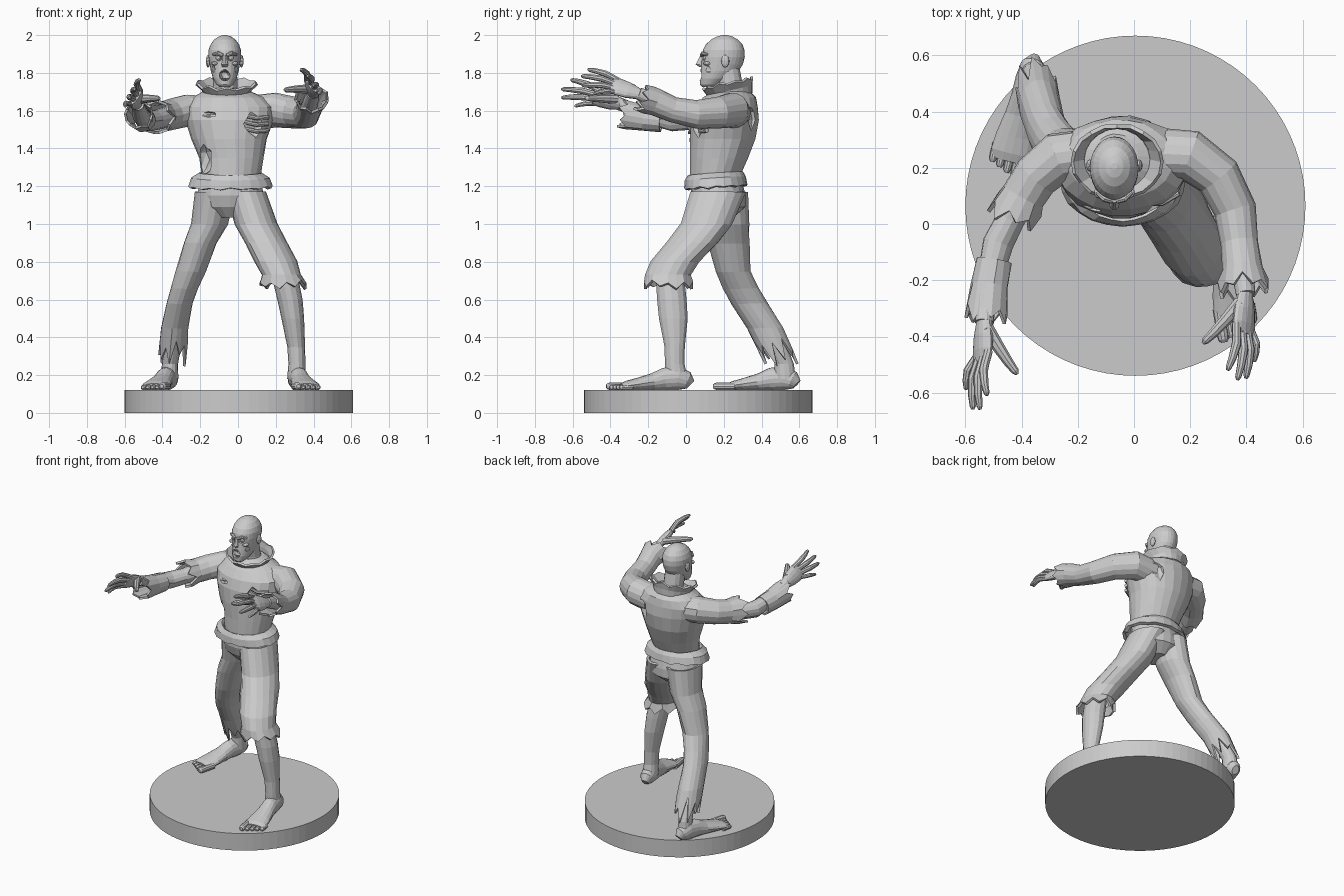
import bpy, bmesh, math, random
from mathutils import Vector, Matrix

random.seed(4)
V = Vector


def make(name, bm):
    bmesh.ops.recalc_face_normals(bm, faces=bm.faces)
    me = bpy.data.meshes.new(name)
    bm.to_mesh(me)
    bm.free()
    ob = bpy.data.objects.new(name, me)
    bpy.context.collection.objects.link(ob)
    return ob


# Skin elliptical rings (x, y, z, ra, rb): level rings, or square to the path if ref is given
def loft(name, rows, n=14, ref=None, rag=0, thick=0, lean=0, jit=0):
    bm = bmesh.new()
    cs = [V(r[:3]) for r in rows]
    rings = []
    for i, r in enumerate(rows):
        t = (cs[min(i + 1, len(cs) - 1)] - cs[max(i - 1, 0)]).normalized()
        u, v = V((1, 0, 0)), V((0, 1, 0))
        if ref:
            u = V(ref).cross(t).normalized()
            v = t.cross(u)
        ring = []
        for k in range(n):
            a = 2 * math.pi * k / n
            s = 1 + random.uniform(-jit, jit)
            off = (u * r[3] * math.cos(a) + v * r[-1] * math.sin(a)) * s
            p = cs[i] + off
            p.z += lean * off.y
            if rag and i == len(rows) - 1:
                p += t * rag * ((k % 2) - 0.5 + random.uniform(-0.4, 0.4))
            ring.append(bm.verts.new(p))
        rings.append(ring)
    for A, B in zip(rings, rings[1:]):
        for k in range(n):
            bm.faces.new((A[k], A[(k + 1) % n], B[(k + 1) % n], B[k]))
    if not thick:
        bm.faces.new(rings[0])
        bm.faces.new(rings[-1])
    ob = make(name, bm)
    if thick:
        m = ob.modifiers.new("cloth", 'SOLIDIFY')
        m.thickness = thick
        m.offset = 0
    return ob


def blob(name, loc, scale, sub=2, jit=0):
    bm = bmesh.new()
    bmesh.ops.create_icosphere(bm, subdivisions=sub, radius=1)
    for v in bm.verts:
        v.co *= 1 + random.uniform(-jit, jit)
        v.co = V(loc) + V([v.co[i] * scale[i] for i in range(3)])
    return make(name, bm)


def carve(ob, loc, scale, jit=0.15):
    c = blob("cutter", loc, scale, 2, jit)
    c.hide_render = True
    m = ob.modifiers.new("cut", 'BOOLEAN')
    m.operation = 'DIFFERENCE'
    m.object = c
    bpy.context.view_layer.objects.active = ob
    bpy.ops.object.modifier_apply(modifier=m.name)
    bpy.data.objects.remove(c)


# Round base
bpy.ops.mesh.primitive_cylinder_add(vertices=72, radius=0.605, depth=0.12, location=(0.005, 0.065, 0.06))
bpy.context.object.name = "base"

# Shirt with torn holes
shirt = loft("shirt", [(-.035, .155, 1.2, .15, .13), (-.035, .155, 1.26, .155, .135), (-.035, .175, 1.35, .172, .155),
                       (-.045, .195, 1.45, .2, .175), (-.045, .205, 1.55, .235, .18), (-.045, .215, 1.62, .24, .165),
                       (-.05, .23, 1.67, .19, .14), (-.06, .24, 1.70, .13, .1), (-.065, .24, 1.72, .08, .08)],
             n=22, jit=.015)
for loc, sc in [((.1, .045, 1.53), (.065, .05, .075)), ((-.18, .08, 1.34), (.045, .06, .08)),
                ((.11, .365, 1.55), (.055, .04, .09)), ((-.17, .05, 1.58), (.06, .02, .015))]:
    carve(shirt, loc, sc, .18)
for i in range(3):
    z = 1.49 + .035 * i
    loft("rib", [(.03, .075, z + .015, .011, .011), (.1, .075, z, .011, .011), (.16, .11, z + .005, .011, .011)],
         n=8, ref=(0, 0, 1))
loft("shirt_hem", [(-.04, .155, 1.262, .16, .137), (-.04, .155, 1.238, .2, .15), (-.04, .158, 1.195, .215, .158)],
     n=24, rag=.008, thick=.022, lean=.07, jit=.015)
loft("collar", [(-.06, .235, 1.67, .115, .11), (-.06, .23, 1.71, .125, .115), (-.06, .22, 1.745, .16, .13)],
     n=20, rag=.012, thick=.014, lean=.22)

# Trousers
loft("trouser_seat", [(-.04, .16, 1.25, .155, .132), (-.04, .17, 1.15, .178, .145),
                      (-.04, .18, 1.09, .165, .135), (-.04, .17, 1.035, .07, .08)], n=20)
loft("front_trouser_leg", [(.04, .17, 1.17, .1, .14), (.095, .11, 1.0, .105, .13), (.15, .03, .9, .105, .128),
                           (.2, -.06, .8, .105, .12), (.23, -.095, .73, .095, .115), (.238, -.095, .68, .12, .125)],
     n=18, rag=.03, thick=.016, jit=.025)
loft("back_trouser_leg", [(-.12, .19, 1.17, .1, .13), (-.15, .215, 1.0, .09, .112), (-.2, .225, .9, .08, .105),
                          (-.25, .25, .75, .072, .087), (-.285, .29, .66, .065, .088), (-.31, .335, .58, .062, .09),
                          (-.335, .42, .45, .066, .09), (-.345, .475, .33, .07, .085)],
     n=18, rag=.11, thick=.014, jit=.03)

# Bare shins
loft("front_shin", [(.235, -.09, .78, .07, .075), (.275, -.075, .6, .067, .08), (.29, -.067, .5, .06, .078),
                    (.308, -.06, .35, .047, .055), (.312, -.06, .26, .045, .053), (.31, -.05, .18, .05, .062)])
loft("back_shin", [(-.33, .42, .47, .05, .06), (-.35, .49, .33, .045, .055), (-.36, .52, .26, .043, .052),
                   (-.362, .525, .18, .046, .058)])


# Bare feet with toes; side is +1 when the big toe lies towards -x
def foot(name, heel, toe, side):
    h = V((*heel, .12))
    f = (V((*toe, .12)) - h).normalized()
    s = V((-f.y, f.x, 0))
    prof = [(0, .022, .06), (.02, .043, .1), (.07, .05, .13), (.14, .05, .118), (.2, .056, .09),
            (.28, .07, .066), (.34, .075, .05), (.37, .065, .036)]
    loft(name, [(*(h + f * d + V((0, 0, hh / 2))), w, hh / 2) for d, w, hh in prof], n=16, ref=(0, 0, 1))
    for i in range(5):
        r = .021 if i == 0 else .015
        lat = s * (-side) * (.056 - .029 * i)
        tip = .44 - .013 * i
        pts = [(.32, r), (tip - .03, r), (tip - .01, r * .9), (tip, r * .5)]
        loft(name + "_toe", [(*(h + f * d + lat + V((0, 0, r))), q, q) for d, q in pts], n=10, ref=(0, 0, 1))


foot("front_foot", (.303, .022), (.375, -.41), 1)
foot("back_foot", (-.355, .585), (-.455, .17), -1)

# Sleeves, forearms and cuffs
Z = (0, 0, 1)
loft("right_sleeve", [(-.16, .25, 1.59, .08, .08), (-.27, .235, 1.6, .085, .08), (-.35, .17, 1.58, .075, .075),
                      (-.395, .1, 1.57, .072, .072), (-.43, .03, 1.565, .085, .085)],
     ref=Z, rag=.05, thick=.014, jit=.04)
loft("right_forearm", [(-.37, .14, 1.57, .055), (-.44, .02, 1.55, .052), (-.485, -.07, 1.545, .055),
                       (-.515, -.2, 1.575, .045), (-.53, -.31, 1.62, .033), (-.532, -.35, 1.635, .035)], ref=Z, jit=.04)
loft("right_cuff", [(-.5, -.13, 1.55, .057), (-.515, -.22, 1.56, .062), (-.525, -.325, 1.58, .072)],
     ref=Z, rag=.05, thick=.012, jit=.06)
loft("left_sleeve", [(.08, .25, 1.59, .085), (.2, .245, 1.605, .085), (.3, .17, 1.59, .076), (.36, .05, 1.58, .068),
                     (.375, -.07, 1.605, .06), (.385, -.16, 1.645, .065), (.39, -.225, 1.665, .085, .07)],
     n=16, ref=Z, rag=.04, thick=.014, jit=.025)
loft("left_forearm", [(.37, -.04, 1.6, .045), (.388, -.18, 1.66, .04), (.397, -.25, 1.69, .034)], ref=Z)


# Hands: palm from wrist to knuckles, four bent fingers and a thumb
def hand(name, wrist, knuck, tips, thumb):
    w, k = V(wrist), V(knuck)
    t = (k - w).normalized()
    spread = V(tips[3]) - V(tips[0])
    spread = (spread - t * spread.dot(t)).normalized()
    nrm = spread.cross(t).normalized()
    if nrm.z < 0:
        nrm = -nrm
    sizes = [(-.12, .032, .026), (.1, .034, .025), (.45, .05, .027), (.8, .056, .024), (1.05, .052, .017)]
    loft(name + "_palm", [(*w.lerp(k, d), a, b) for d, a, b in sizes], ref=nrm)
    for i, tip in enumerate(tips):
        a, b = k + spread * (-.041 + .027 * i) - t * .02, V(tip)
        r = .016 if i < 3 else .013
        pts = [(0, r, 0), (.3, r, .012), (.45, r * 1.08, .017), (.75, r * .9, .01), (.94, r * .7, 0), (1, r * .35, -.002)]
        loft(name + "_finger", [(*(a.lerp(b, d) + nrm * up), q) for d, q, up in pts], n=9, ref=nrm)
    side = w.lerp(k, .3) - spread * .02
    loft(name + "_thumb", [(*(side.lerp(V(thumb), d) + t * b), q) for d, q, b in
                           [(0, .026, 0), (.4, .022, .004), (.7, .018, .004), (.93, .014, 0), (1, .006, 0)]],
         n=9, ref=nrm)


hand("right_hand", (-.532, -.33, 1.63), (-.54, -.48, 1.675),
     [(-.525, -.61, 1.765), (-.55, -.66, 1.715), (-.575, -.66, 1.67), (-.6, -.59, 1.625)], (-.415, -.535, 1.665))
hand("left_hand", (.395, -.24, 1.685), (.39, -.385, 1.735),
     [(.335, -.52, 1.82), (.37, -.555, 1.785), (.4, -.55, 1.735), (.43, -.49, 1.69)], (.245, -.425, 1.71))

# Neck and head with sunken eyes and open mouth
loft("neck", [(-.065, .245, 1.66, .075, .075), (-.068, .235, 1.73, .065, .068), (-.07, .215, 1.83, .065, .07)])
X = -.07
head = loft("head", [(X, .12, 1.725, .028, .035), (X, .13, 1.738, .044, .056), (X, .152, 1.77, .062, .08),
                     (X, .178, 1.81, .074, .102), (X, .19, 1.845, .08, .11), (X, .197, 1.885, .086, .114),
                     (X, .2, 1.92, .086, .11), (X, .202, 1.95, .076, .097), (X, .204, 1.977, .056, .071),
                     (X, .205, 1.993, .032, .04), (X, .205, 2.0, .01, .012)], n=28, jit=.008)
carve(head, (X, .075, 1.787), (.029, .045, .031), .08)
for s in (-1, 1):
    carve(head, (X + s * .034, .085, 1.878), (.02, .022, .016), .08)
    carve(head, (X + s * .066, .105, 1.82), (.015, .03, .025), .12)
    blob("eyeball", (X + s * .034, .103, 1.878), (.015, .015, .014))
    loft("brow", [(X + s * .01, .082, 1.892, .01), (X + s * .035, .089, 1.904, .011), (X + s * .062, .112, 1.896, .008)],
         n=8, ref=Z)
    blob("cheekbone", (X + s * .052, .112, 1.85), (.02, .022, .012))
    blob("ear", (X + s * .088, .208, 1.862), (.012, .022, .034))
    for up in (0, 1):
        for i in range(3):
            x = .004 + .008 * i
            blob("tooth", (X + s * x, .083 + i * .003 + (1 - up) * .003, 1.808 if up else 1.766), (.0042, .006, .009), 1)
loft("nose", [(X, .088, 1.895, .01, .012), (X, .078, 1.87, .012, .014), (X, .07, 1.845, .018, .02),
              (X, .082, 1.832, .014, .012)], n=10)
